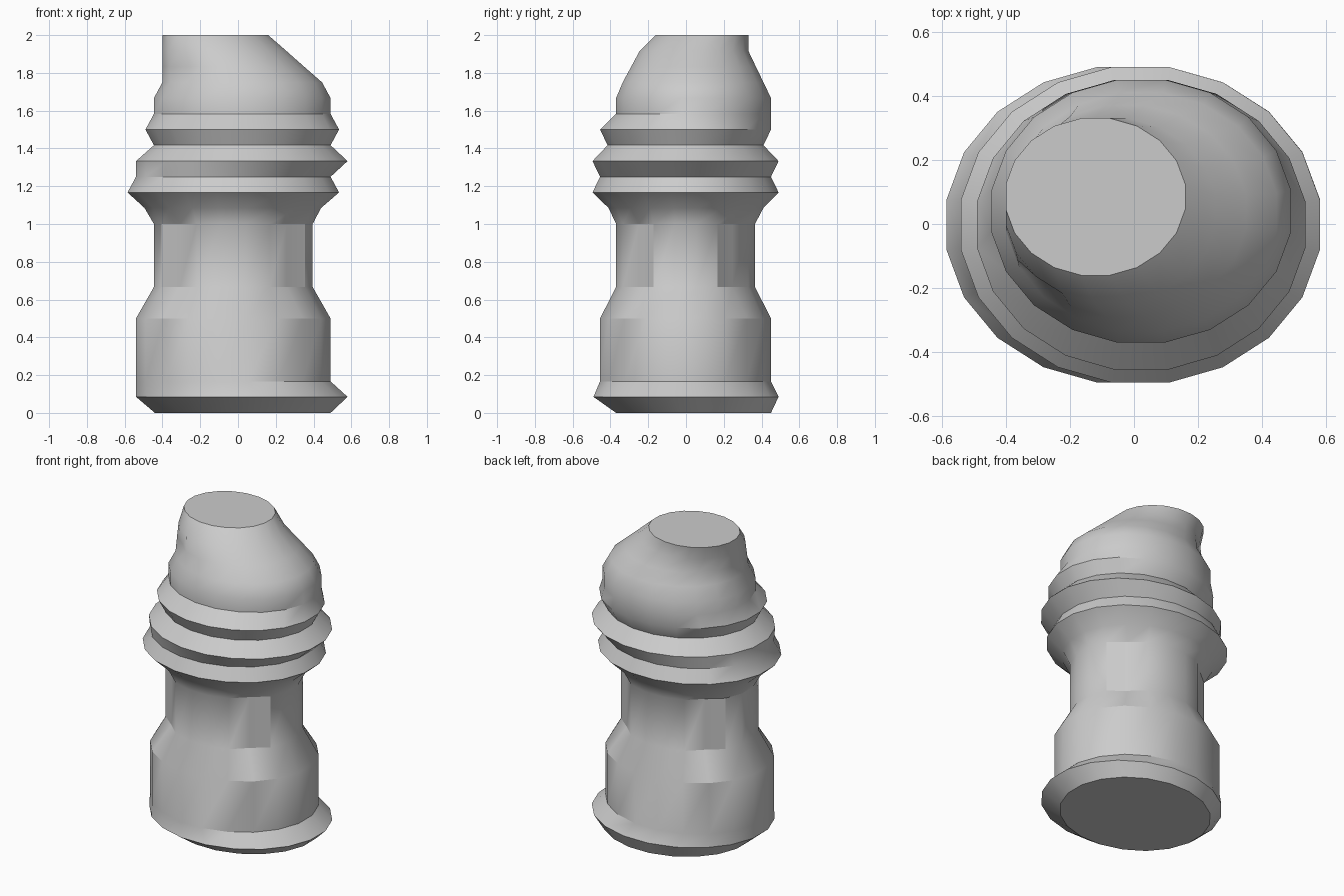
import bpy, bmesh
from math import sin, cos, pi, radians

if "Cube" in bpy.data.objects:
    bpy.data.objects.remove(bpy.data.objects["Cube"], do_unlink=True)

SIDES = 20

# Uniform stone grey
grey = bpy.data.materials.new("stone_grey")
grey.use_nodes = True
grey.diffuse_color = (0.6, 0.6, 0.6, 1)
grey.node_tree.nodes["Principled BSDF"].inputs["Base Color"].default_value = (0.6, 0.6, 0.6, 1)


def ring(bm, z, left, right, front, back, pull=None):
    """Faceted oval filling the given extents; pull moves chosen corners inward."""
    cx, cy = (left + right) / 2, (front + back) / 2
    rx, ry = (right - left) / 2, (back - front) / 2
    verts = []
    for i in range(SIDES):
        a = 2 * pi * (i + 0.5) / SIDES
        k = (pull or {}).get(i, 1.0) / cos(pi / SIDES)
        verts.append(bm.verts.new((cx + rx * cos(a) * k, cy + ry * sin(a) * k, z)))
    return verts


def loft(name, sections):
    bm = bmesh.new()
    rings = [ring(bm, *s) for s in sections]
    for low, high in zip(rings, rings[1:]):
        for i in range(SIDES):
            j = (i + 1) % SIDES
            bm.faces.new((low[i], low[j], high[j], high[i]))
    bm.faces.new(rings[0][::-1])
    bm.faces.new(rings[-1])
    me = bpy.data.meshes.new(name)
    bm.to_mesh(me)
    bm.free()
    me.materials.append(grey)
    ob = bpy.data.objects.new(name, me)
    bpy.context.collection.objects.link(ob)
    return ob


# Diagonal corners flattened into chamfers on the waist, notches on the crown
chamfer = {i: 0.94 for i in (2, 7, 12, 17)}
notch = {7: 0.93, 12: 0.93}

# Sections: height, left, right, front, back
body = loft("carved_column", [
    (0.0, -0.44, 0.49, -0.37, 0.45),        # foot
    (0.085, -0.54, 0.58, -0.49, 0.49),      # foot flange
    (0.167, -0.54, 0.49, -0.455, 0.45),
    (0.5, -0.54, 0.49, -0.455, 0.45),       # base drum
    (0.667, -0.445, 0.395, -0.37, 0.365, chamfer),
    (1.0, -0.445, 0.395, -0.37, 0.365, chamfer),  # waist
    (1.085, -0.495, 0.44, -0.41, 0.41),
    (1.167, -0.585, 0.535, -0.495, 0.49),   # lower collar
    (1.25, -0.54, 0.49, -0.455, 0.45),
    (1.333, -0.54, 0.58, -0.495, 0.49),     # middle collar
    (1.417, -0.445, 0.49, -0.415, 0.41),
    (1.5, -0.49, 0.535, -0.455, 0.45),      # upper collar
    (1.583, -0.445, 0.49, -0.37, 0.45),
    (1.667, -0.445, 0.49, -0.37, 0.45),     # shoulder
    (1.75, -0.4, 0.445, -0.335, 0.41),
    (1.833, -0.4, 0.35, -0.29, 0.37, notch),
    (1.917, -0.4, 0.255, -0.245, 0.33),
    (2.0, -0.4, 0.16, -0.16, 0.33),         # flat crown
])

bpy.ops.object.select_all(action="DESELECT")
body.select_set(True)
bpy.context.view_layer.objects.active = body
bpy.ops.object.shade_smooth_by_angle(angle=radians(30))
